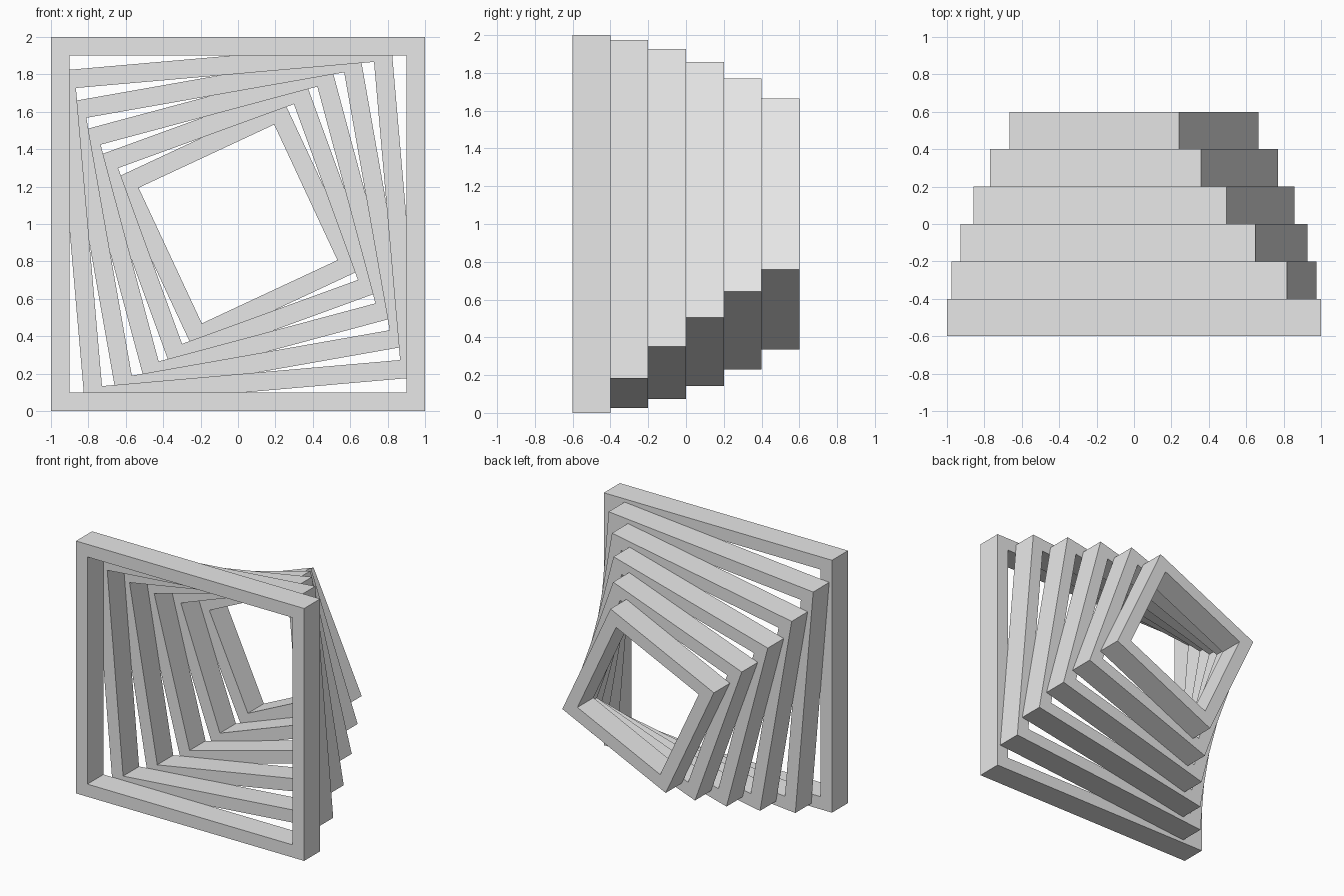
import bpy, bmesh
from math import radians
from mathutils import Matrix, Vector

cube = bpy.data.objects.get("Cube")
if cube:
    bpy.data.objects.remove(cube, do_unlink=True)

FRAMES = 6
DEPTH = 0.2      # each frame front to back
BORDER = 0.1     # width of the bars
TWIST = 5        # degrees added per frame

grey = bpy.data.materials.new("light_grey")
grey.use_nodes = True
grey.diffuse_color = (0.8, 0.8, 0.8, 1)
grey.node_tree.nodes["Principled BSDF"].inputs["Base Color"].default_value = (0.8, 0.8, 0.8, 1)


def square_frame(name, half, front_y, angle):
    """Open square frame standing upright, turned about the y axis."""
    bm = bmesh.new()
    corners = [(-1, -1), (1, -1), (1, 1), (-1, 1)]
    outer = [bm.verts.new((x * half, 0, z * half)) for x, z in corners]
    inner_half = half - BORDER
    inner = [bm.verts.new((x * inner_half, 0, z * inner_half)) for x, z in corners]
    # Four mitred bars, pushed back to give the frame its depth
    faces = []
    for i in range(4):
        j = (i + 1) % 4
        faces.append(bm.faces.new((outer[i], outer[j], inner[j], inner[i])))
    back = bmesh.ops.extrude_face_region(bm, geom=faces, use_keep_orig=True)
    moved = [g for g in back["geom"] if isinstance(g, bmesh.types.BMVert)]
    bmesh.ops.translate(bm, verts=moved, vec=Vector((0, DEPTH, 0)))
    bmesh.ops.recalc_face_normals(bm, faces=bm.faces)
    bm.transform(Matrix.Translation((0, front_y, 1)) @ Matrix.Rotation(-angle, 4, "Y"))
    mesh = bpy.data.meshes.new(name)
    bm.to_mesh(mesh)
    bm.free()
    mesh.materials.append(grey)
    obj = bpy.data.objects.new(name, mesh)
    bpy.context.collection.objects.link(obj)


# Frames shrink and twist from front to back
for n in range(FRAMES):
    square_frame(f"square_frame_{n + 1}", 1 - n * BORDER,
                 (n - FRAMES / 2) * DEPTH, radians(n * TWIST))
